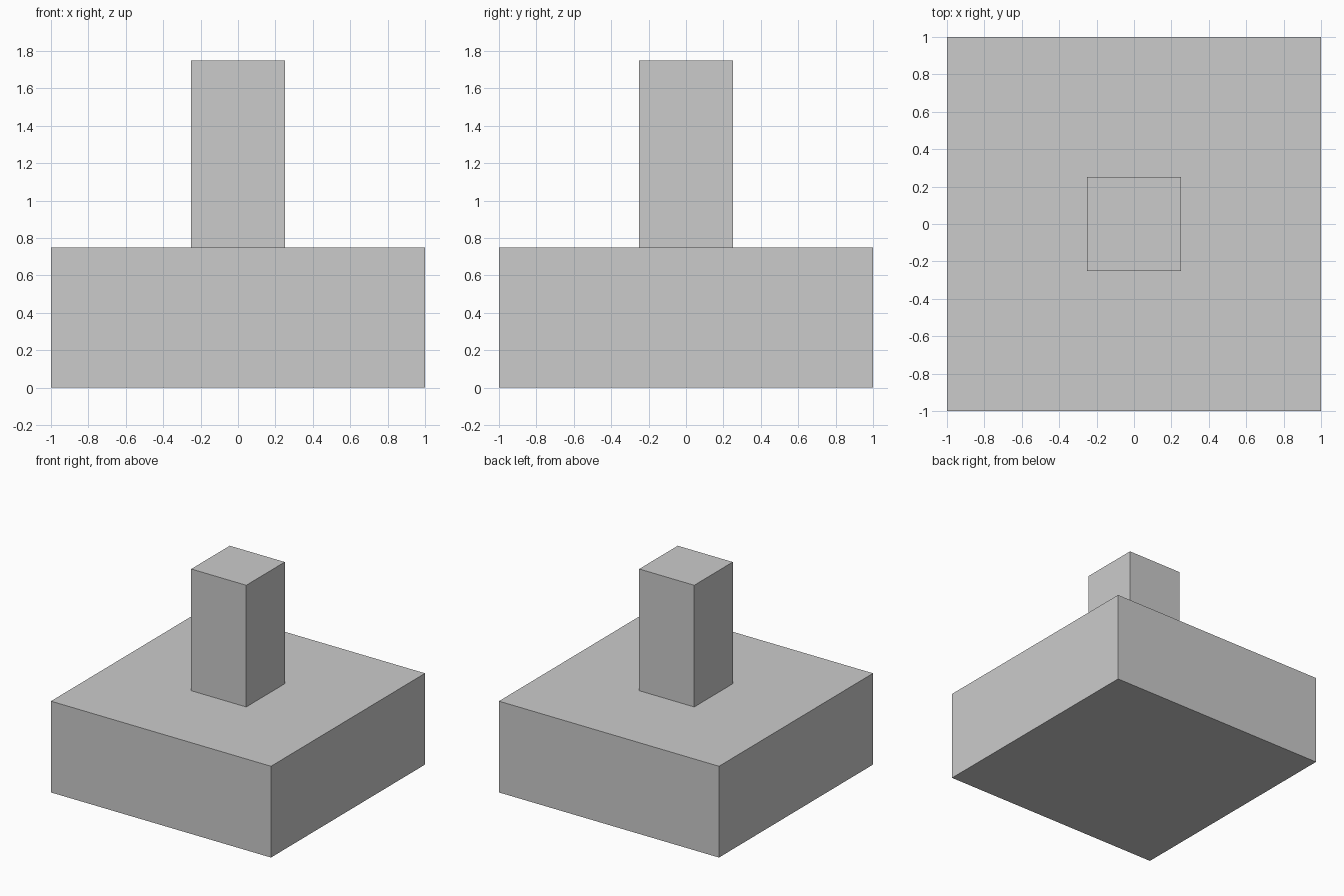
import bpy
import bmesh
from mathutils import Matrix

if "Cube" in bpy.data.objects:
    bpy.data.objects.remove(bpy.data.objects["Cube"])


def box(name, width, depth, z0, z1):
    """Box centred on x = y = 0, spanning z0 to z1."""
    bm = bmesh.new()
    place = Matrix.Translation((0, 0, (z0 + z1) / 2)) @ Matrix.Diagonal((width, depth, z1 - z0, 1))
    bmesh.ops.create_cube(bm, size=1, matrix=place)
    mesh = bpy.data.meshes.new(name)
    bm.to_mesh(mesh)
    bm.free()
    obj = bpy.data.objects.new(name, mesh)
    bpy.context.collection.objects.link(obj)
    return obj


# Wide square footing
box("base_block", 2, 2, 0, 0.75)

# Narrow square post standing on the footing
box("post", 0.5, 0.5, 0.75, 1.75)
